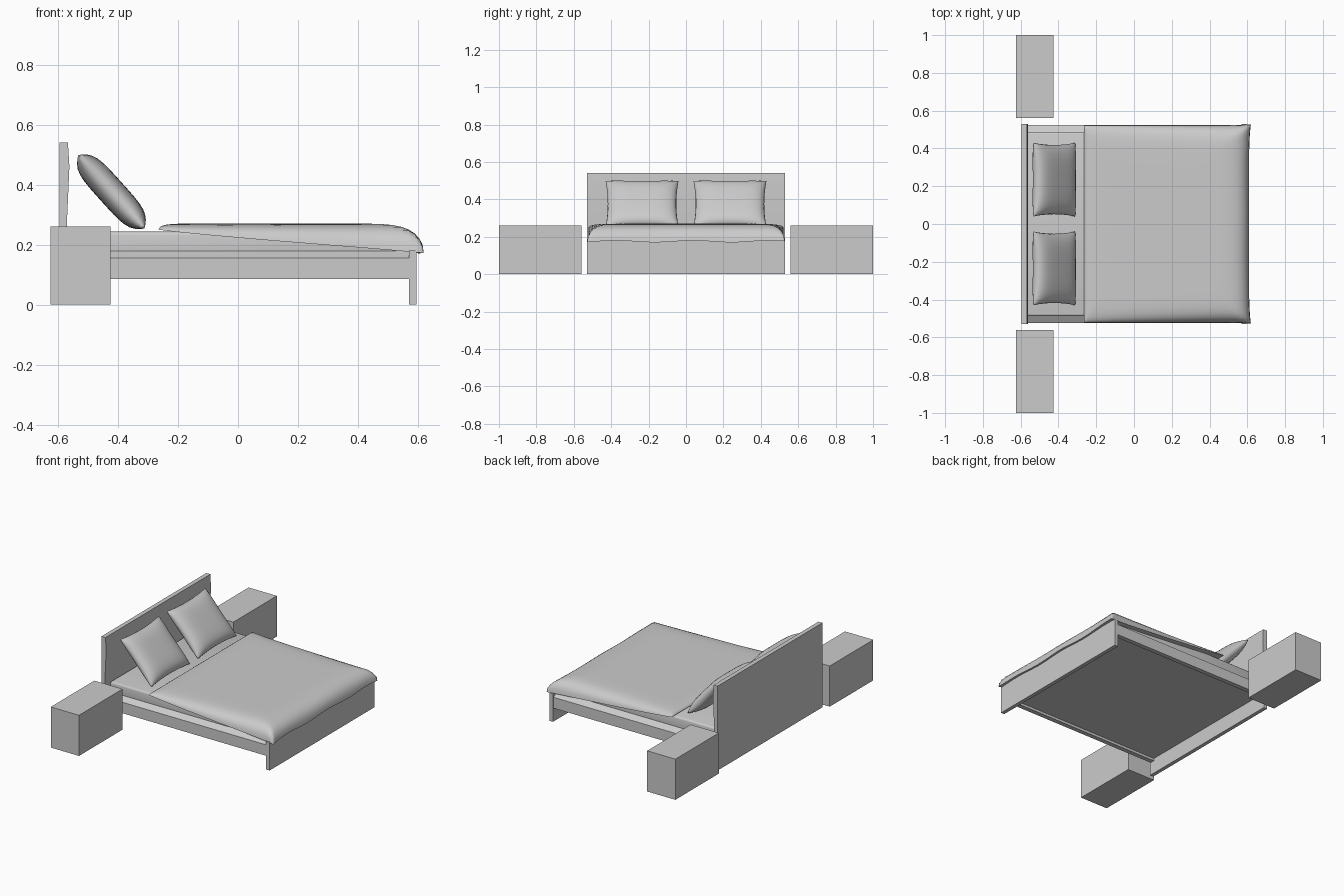
import bpy, bmesh, math
from mathutils import Vector, Matrix

cube = bpy.data.objects.get("Cube")
if cube:
    bpy.data.objects.remove(cube, do_unlink=True)

grey = bpy.data.materials.new("plain_grey")
grey.use_nodes = True
COLOUR = (0.6, 0.6, 0.6, 1)
grey.diffuse_color = COLOUR
grey.node_tree.nodes["Principled BSDF"].inputs["Base Color"].default_value = COLOUR


def finish(name, bm, angle=35):
    """Turn a bmesh into a shaded object."""
    bmesh.ops.recalc_face_normals(bm, faces=bm.faces)
    mesh = bpy.data.meshes.new(name)
    bm.to_mesh(mesh)
    bm.free()
    mesh.materials.append(grey)
    mesh.shade_smooth()
    mesh.set_sharp_from_angle(angle=math.radians(angle))
    obj = bpy.data.objects.new(name, mesh)
    bpy.context.collection.objects.link(obj)
    return obj


def box(name, low, high, bevel=0):
    low, high = Vector(low), Vector(high)
    bm = bmesh.new()
    bmesh.ops.create_cube(bm, size=1)
    for v in bm.verts:
        v.co = (low + high) / 2 + v.co * (high - low)
    if bevel:
        bmesh.ops.bevel(bm, geom=bm.edges[:], offset=bevel, segments=3,
                        profile=0.5, affect='EDGES')
    return finish(name, bm)


def extrude(name, profile, start, depth):
    """Extrude a closed profile of 3D points along a vector."""
    bm = bmesh.new()
    face = bm.faces.new([bm.verts.new(Vector(p) + Vector(start)) for p in profile])
    made = bmesh.ops.extrude_face_region(bm, geom=[face], use_keep_orig=True)
    moved = [g for g in made["geom"] if isinstance(g, bmesh.types.BMVert)]
    bmesh.ops.translate(bm, verts=moved, vec=depth)
    return finish(name, bm)


def soft_shell(name, shape, nx, ny, angle=60):
    """Closed soft form: shape(u, v, side) gives upper and lower skins."""
    bm = bmesh.new()
    for side in (1, -1):
        made = bmesh.ops.create_grid(bm, x_segments=nx, y_segments=ny, size=1)
        for vert in made["verts"]:
            # Crowd the loops towards the edges
            u = math.sin(vert.co.x * math.pi / 2)
            v = math.sin(vert.co.y * math.pi / 2)
            vert.co = shape(u, v, side)
    bmesh.ops.remove_doubles(bm, verts=bm.verts, dist=0.0004)
    return finish(name, bm, angle)


# Nightstands
for label, s in (("left", 1), ("right", -1)):
    box("nightstand_" + label, (-0.625, min(s * 0.56, s), 0),
        (-0.425, max(s * 0.56, s), 0.26))

# Headboard with a gently swelling front, and plain footboard
headboard = [(-0.595, 0), (-0.57, 0), (-0.57, 0.28), (-0.562, 0.46),
             (-0.567, 0.54), (-0.595, 0.54)]
extrude("headboard", [(x, 0, z) for x, z in headboard], (0, -0.53, 0), (0, 1.06, 0))
box("footboard", (0.57, -0.53, 0), (0.595, 0.53, 0.18))

# Side rails with a sloping top edge
rail = [(0.495, 0.085), (0.525, 0.085), (0.525, 0.155), (0.485, 0.18)]
for label, s in (("left", 1), ("right", -1)):
    extrude("side_rail_" + label, [(0, s * y, z) for y, z in rail],
            (-0.57, 0, 0), (1.14, 0, 0))

# Base board and mattress
box("base_board", (-0.57, -0.5, 0.1), (0.57, 0.5, 0.155))
box("mattress", (-0.566, -0.488, 0.15), (0.53, 0.488, 0.243), 0.012)


# Duvet, thin at the head and draped over the foot
def duvet(u, v, side):
    x = 0.172 + 0.437 * u
    hem = 0.25 - 0.075 * ((u + 1) / 2) ** 0.85
    hem += 0.005 * math.sin(8 * v + 1) * max(u, 0) ** 4
    drop = max(abs(v) ** 14, max(u, 0) ** 9, max(-u, 0) ** 20)
    z = hem
    if side > 0:
        z += (0.27 - hem) * math.sqrt(max(0, 1 - drop))
    # Foot corners flare slightly outwards
    flare = max(u, 0) ** 8 * abs(v) ** 8
    return Vector((x + 0.01 * flare, v * (0.522 + 0.006 * flare), z))


soft_shell("duvet", duvet, 28, 28)

# Pillows leaning on the headboard, with pinched sides and pointed corners
lean = Matrix.Translation((-0.422, 0, 0.376)) @ Matrix.Rotation(math.radians(48), 4, 'Y')


def pillow(u, v, side):
    x = 0.165 * u * (1 - 0.07 * (1 - v * v) * u * u)
    y = 0.195 * v * (1 - 0.06 * (1 - u * u) * v * v)
    puff = max(0, (1 - u ** 4) * (1 - v ** 4)) ** 0.5
    return Vector((x, y, side * 0.046 * puff))


for label, s in (("left", 1), ("right", -1)):
    obj = soft_shell("pillow_" + label, pillow, 16, 16)
    obj.matrix_world = Matrix.Translation((0, s * 0.235, 0)) @ lean
